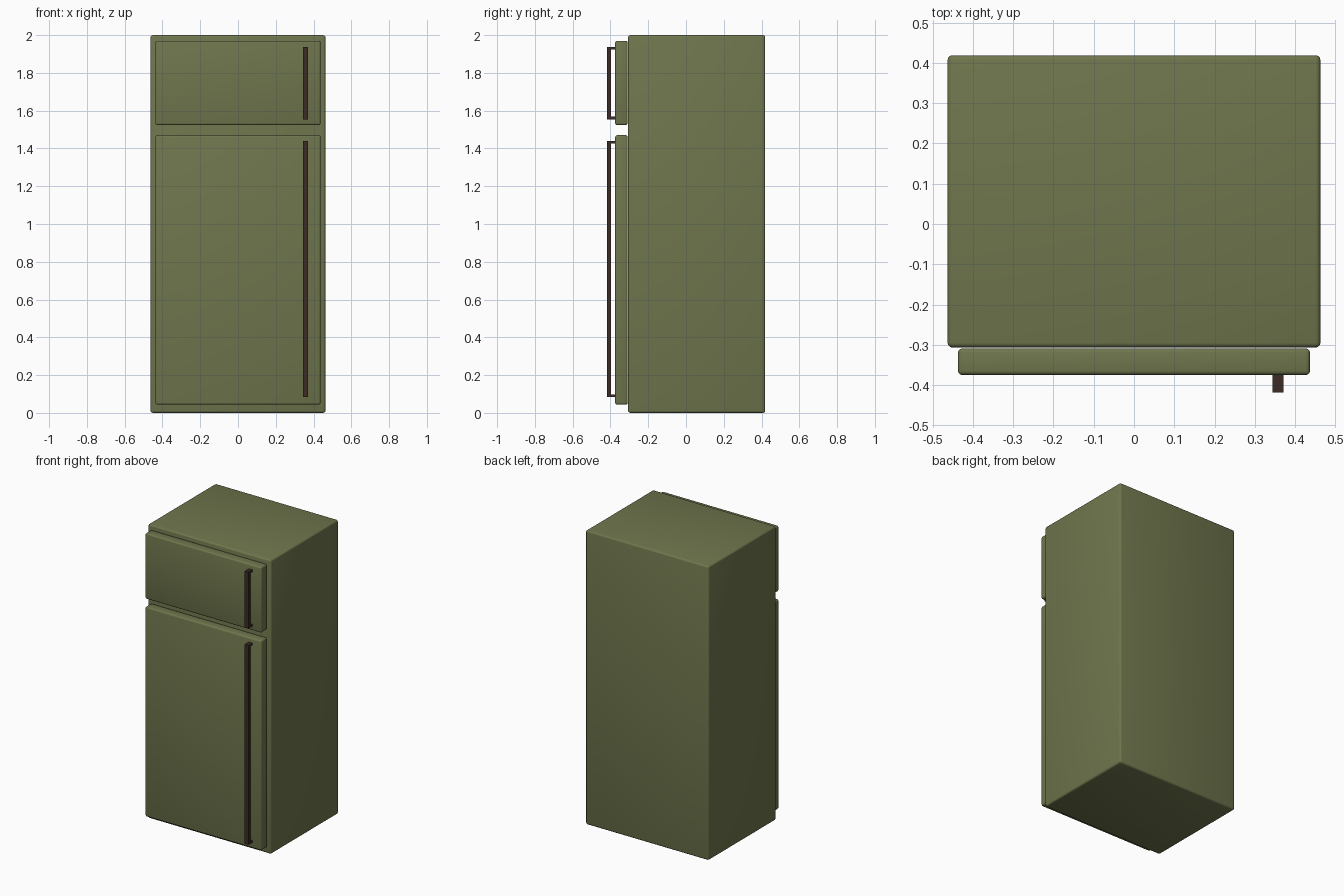
import bpy, bmesh

if "Cube" in bpy.data.objects:
    bpy.data.objects.remove(bpy.data.objects["Cube"])


def material(name, color):
    m = bpy.data.materials.new(name)
    m.diffuse_color = (*color, 1.0)
    m.use_nodes = True
    m.node_tree.nodes["Principled BSDF"].inputs["Base Color"].default_value = m.diffuse_color
    return m


green = material("olive green", (0.159, 0.181, 0.074))
brown = material("dark brown", (0.045, 0.025, 0.018))


def finish(name, bm, mat):
    bmesh.ops.recalc_face_normals(bm, faces=bm.faces[:])
    mesh = bpy.data.meshes.new(name)
    bm.to_mesh(mesh)
    bm.free()
    mesh.materials.append(mat)
    obj = bpy.data.objects.new(name, mesh)
    bpy.context.collection.objects.link(obj)
    return obj


def rounded_box(name, lo, hi, radius):
    bm = bmesh.new()
    bmesh.ops.create_cube(bm, size=1)
    for v in bm.verts:
        v.co = [(a + b) / 2 + c * (b - a) for a, b, c in zip(lo, hi, v.co)]
    obj = finish(name, bm, green)
    bevel = obj.modifiers.new("soft edges", 'BEVEL')
    bevel.width = radius
    bevel.segments = 3
    bpy.ops.object.select_all(action='DESELECT')
    obj.select_set(True)
    bpy.context.view_layer.objects.active = obj
    bpy.ops.object.modifier_apply(modifier=bevel.name)
    bpy.ops.object.shade_smooth_by_angle()
    return obj


def handle(name, z0, z1):
    # C-shaped side profile extruded across x; the ends reach into the door
    front, inner, back, t = -0.419, -0.397, -0.372, 0.014
    profile = [(front, z0), (back, z0), (back, z0 + t), (inner, z0 + t),
               (inner, z1 - t), (back, z1 - t), (back, z1), (front, z1)]
    bm = bmesh.new()
    face = bm.faces.new([bm.verts.new((0.344, y, z)) for y, z in profile])
    ext = bmesh.ops.extrude_face_region(bm, geom=[face])
    verts = [g for g in ext["geom"] if isinstance(g, bmesh.types.BMVert)]
    bmesh.ops.translate(bm, verts=verts, vec=(0.027, 0, 0))
    return finish(name, bm, brown)


# Cabinet
rounded_box("cabinet", (-0.463, -0.307, 0.0), (0.463, 0.419, 2.0), 0.012)

# Doors with their handles
for part, z0, z1, h0, h1 in (("fridge", 0.044, 1.470, 0.084, 1.440),
                             ("freezer", 1.524, 1.970, 1.554, 1.938)):
    rounded_box(part + "_door", (-0.437, -0.375, z0), (0.437, -0.309, z1), 0.01)
    handle(part + "_handle", h0, h1)
